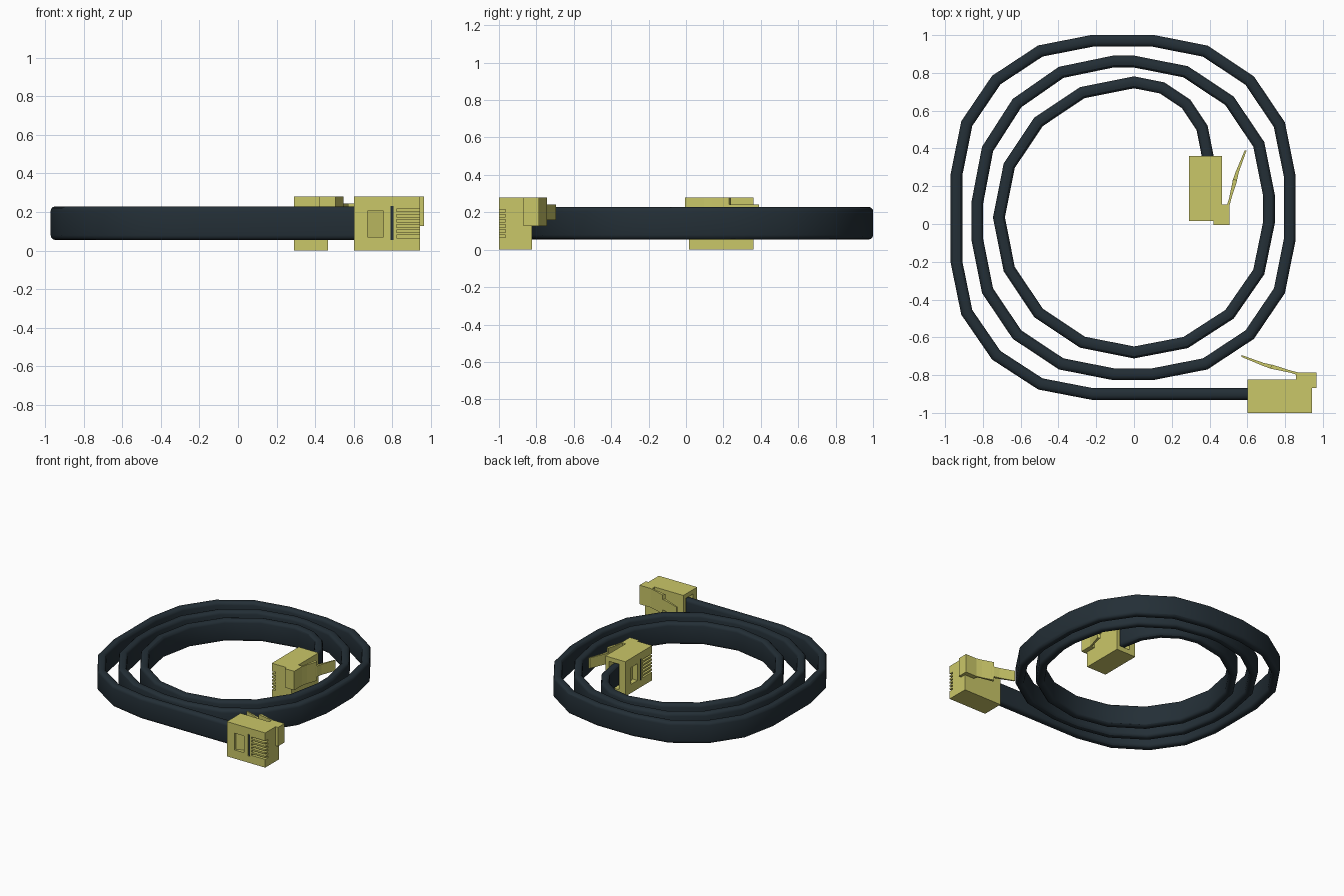
import bpy, bmesh, math
from mathutils import Matrix, Vector

if "Cube" in bpy.data.objects:
    bpy.data.objects.remove(bpy.data.objects["Cube"])


def material(name, rgb):
    m = bpy.data.materials.new(name)
    m.use_nodes = True
    m.diffuse_color = (*rgb, 1)
    m.node_tree.nodes["Principled BSDF"].inputs["Base Color"].default_value = (*rgb, 1)
    return m


navy = material("dark navy rubber", (0.017, 0.028, 0.037))
yellow = material("pale yellow plastic", (0.59, 0.57, 0.14))


def finish(bm, name, mat, place=Matrix()):
    bmesh.ops.recalc_face_normals(bm, faces=bm.faces)
    me = bpy.data.meshes.new(name)
    bm.to_mesh(me)
    bm.free()
    me.materials.append(mat)
    ob = bpy.data.objects.new(name, me)
    bpy.context.collection.objects.link(ob)
    ob.matrix_world = place
    return ob


def rect(u0, u1, v0, v1):
    return [(u0, v0), (u1, v0), (u1, v1), (u0, v1)]


def prisms(name, parts, mat, place):
    """Each part is a plan outline extruded between two heights."""
    bm = bmesh.new()
    for outline, z0, z1 in parts:
        low, high = [[bm.verts.new((u, v, z)) for u, v in outline] for z in (z0, z1)]
        bm.faces.new(low)
        bm.faces.new(high)
        n = len(outline)
        for i in range(n):
            j = (i + 1) % n
            bm.faces.new((low[i], low[j], high[j], high[i]))
    return finish(bm, name, mat, place)


# Cable path: quarter arcs joined by straight runs, spiralling inwards
arcs = [
    ((-.22, -.90), (-.94, -.20)), ((-.94, .26), (-.22, .97)),
    ((.10, .97), (.825, .25)), ((.825, -.08), (.10, -.795)),
    ((-.11, -.795), (-.83, -.08)), ((-.83, .11), (-.11, .86)),
    ((0, .86), (.715, .15)), ((.715, .01), (0, -.68)),
    ((0, -.68), (-.715, .035)), ((-.715, .035), (0, .75)),
    ((0, .75), (.39, .36)),
]
path = [Vector((.65, -.90))]
for k, (a, b) in enumerate(arcs):
    a, b = Vector(a), Vector(b)
    c = Vector((a.x, b.y)) if k % 2 == 0 else Vector((b.x, a.y))
    for s in range(5):
        t = s * math.pi / 8
        p = c + (a - c) * math.cos(t) + (b - c) * math.sin(t)
        if (p - path[-1]).length > 0.01:
            path.append(p)
path.append(Vector((.39, .31)))

# Cable cross-section: flat ribbon standing on edge, with rounded corners
HALF_W, HALF_H, R, MID = .031, .087, .024, .142
section = []
for q, (sx, sz) in enumerate([(1, 1), (-1, 1), (-1, -1), (1, -1)]):
    for s in range(4):
        t = (q + s / 3) * math.pi / 2
        section.append((sx * (HALF_W - R) + R * math.cos(t),
                        MID + sz * (HALF_H - R) + R * math.sin(t)))

# Sweep the section along the path with mitred corners
bm = bmesh.new()
rings = []
for i, p in enumerate(path):
    d0 = (p - path[max(i - 1, 0)]).normalized()
    d1 = (path[min(i + 1, len(path) - 1)] - p).normalized()
    d = (d0 + d1).normalized()
    side = Vector((-d.y, d.x)) / max(d.dot(d0), d.dot(d1))
    rings.append([bm.verts.new((*(p + side * w), z)) for w, z in section])
n = len(section)
for r0, r1 in zip(rings, rings[1:]):
    for i in range(n):
        j = (i + 1) % n
        bm.faces.new((r0[i], r0[j], r1[j], r1[i]))
bm.faces.new(rings[0])
bm.faces.new(rings[-1])
cable = finish(bm, "coiled_cable", navy)
bpy.context.view_layer.objects.active = cable
cable.select_set(True)
bpy.ops.object.shade_smooth_by_angle(angle=math.radians(30))
cable.select_set(False)


def connector(label, place):
    # Housing with cable socket, strain-relief window, slit and contact grooves
    body = prisms(label + "_plug_body", [(rect(0, .343, -.10, .077), 0, .28)], yellow, place)
    cuts = [
        (rect(-.02, .06, -.045, .045), .04, .245),
        ([(.07, -.12), (.155, -.12), (.155, -.055), (.07, -.085)], .07, .205),
        (rect(.19, .207, -.12, -.075), .055, .23),
    ]
    cuts += [(rect(.222, .36, -.12, -.065), .066 + i * .027, .08 + i * .027) for i in range(6)]
    cutter = prisms("cutter", cuts, yellow, place)
    cutter.hide_render = True
    mod = body.modifiers.new("cuts", "BOOLEAN")
    mod.operation, mod.solver, mod.object = "DIFFERENCE", "EXACT", cutter
    bpy.context.view_layer.objects.active = body
    bpy.ops.object.modifier_apply(modifier=mod.name)
    bpy.data.objects.remove(cutter)

    # Wire end showing in the slit
    prisms(label + "_wire_end", [(rect(.19, .207, -.095, -.088), .055, .23)], navy, place)

    # Offset keying nose at the front
    prisms(label + "_plug_nose", [(rect(.257, .365, .032, .115), .127, .28)], yellow, place)

    # Latch: wide hinge plate, then a narrow finger tab
    hinge = [(.265, .115), (.22, .127), (.13, .156), (.12, .135), (.23, .112), (.265, .10)]
    tab = [(.15, .15), (.085, .165), (-.03, .206), (-.03, .196), (.085, .148), (.13, .132)]
    prisms(label + "_latch", [(hinge, .127, .28), (tab, .158, .243)], yellow, place)


connector("outer", Matrix.Translation((.60, -.90, 0)))
connector("inner", Matrix.Translation((.39, .36, 0)) @ Matrix.Rotation(-math.pi / 2, 4, "Z"))
